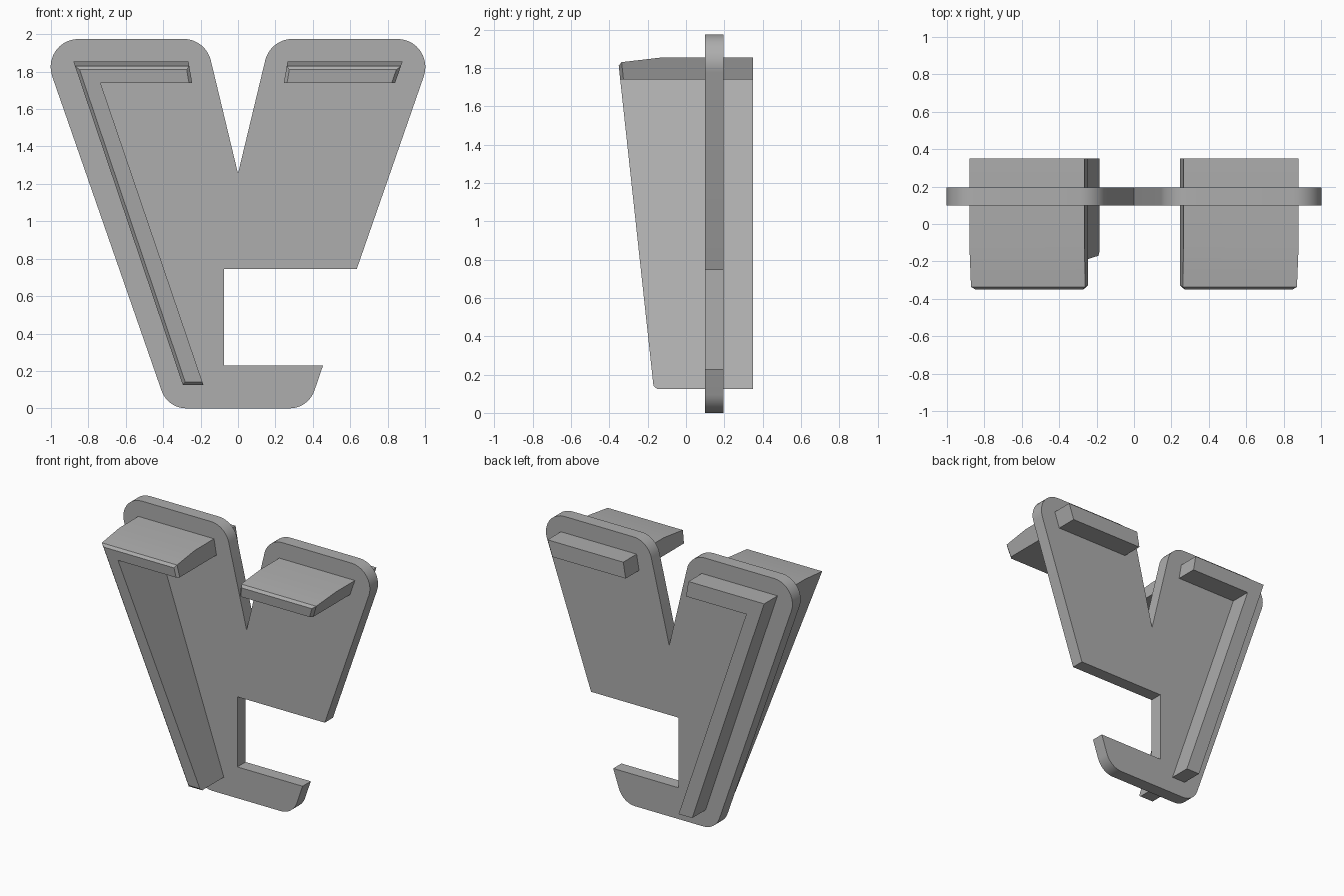
import bpy, bmesh, math
from mathutils import Vector

cube = bpy.data.objects.get("Cube")
if cube:
    bpy.data.objects.remove(cube)

GREY = (0.42, 0.42, 0.42, 1)
grey = bpy.data.materials.new("plain grey")
grey.use_nodes = True
grey.diffuse_color = GREY
grey.node_tree.nodes["Principled BSDF"].inputs["Base Color"].default_value = GREY


def rounded(corners, steps=10):
    """Turn (x, z, radius) corners into an outline with arcs."""
    out = []
    for i, (x, z, r) in enumerate(corners):
        p = Vector((x, z))
        if not r:
            out.append(p)
            continue
        a = (Vector(corners[i - 1][:2]) - p).normalized()
        b = (Vector(corners[(i + 1) % len(corners)][:2]) - p).normalized()
        half = a.angle(b) / 2
        centre = p + (a + b).normalized() * (r / math.sin(half))
        start = p + a * (r / math.tan(half)) - centre
        end = p + b * (r / math.tan(half)) - centre
        total = start.angle(end)
        for k in range(steps + 1):
            t = k / steps
            out.append(centre + (start * math.sin((1 - t) * total)
                                 + end * math.sin(t * total)) / math.sin(total))
    return out


def extrude_outline(points, y0, y1):
    """Solid made from an x-z outline, running from y0 to y1."""
    bm = bmesh.new()
    face = bm.faces.new([bm.verts.new((x, y0, z)) for x, z in points])
    made = bmesh.ops.extrude_face_region(bm, geom=[face])["geom"]
    verts = [v for v in made if isinstance(v, bmesh.types.BMVert)]
    bmesh.ops.translate(bm, verts=verts, vec=(0, y1 - y0, 0))
    bmesh.ops.recalc_face_normals(bm, faces=bm.faces)
    return bm


def slice_off(bm, point, normal):
    """Cut away everything beyond a plane and return the cap face."""
    cut = bmesh.ops.bisect_plane(bm, geom=bm.verts[:] + bm.edges[:] + bm.faces[:],
                                 plane_co=point, plane_no=normal,
                                 clear_outer=True)["geom_cut"]
    edges = [e for e in cut if isinstance(e, bmesh.types.BMEdge) and e.is_boundary]
    cap = bmesh.ops.edgeloop_fill(bm, edges=edges)["faces"][0]
    bmesh.ops.recalc_face_normals(bm, faces=bm.faces)
    return cap


def finish(bm, name):
    mesh = bpy.data.meshes.new(name)
    bm.to_mesh(mesh)
    bm.free()
    mesh.materials.append(grey)
    obj = bpy.data.objects.new(name, mesh)
    bpy.context.collection.objects.link(obj)
    bpy.ops.object.select_all(action="DESELECT")
    obj.select_set(True)
    bpy.context.view_layer.objects.active = obj
    bpy.ops.object.shade_smooth_by_angle(angle=math.radians(25))


def ledge(name, points):
    """Bar through the plate with a sloped top, leaning front and chamfered rim."""
    bm = extrude_outline(points, -0.5, 0.35)
    slice_off(bm, (0, -0.12, 1.855), (0, -0.025, 0.215))
    front = slice_off(bm, (0, -0.168, 0.125), (0, -1.695, -0.184))
    rim = []
    for e in front.edges:
        side = next(f for f in e.link_faces if f is not front)
        z = (e.verts[0].co.z + e.verts[1].co.z) / 2
        # The underside and the inner leg edge stay sharp
        if side.normal.x < -0.5 or z > 1.75 or z < 0.2:
            rim.append(e)
    bmesh.ops.bevel(bm, geom=rim, offset=0.017, segments=1,
                    affect="EDGES", clamp_overlap=True)
    finish(bm, name)


# Flat plate with two upper arms, a side opening and a foot
plate = rounded([
    (0, 1.255, 0), (0.173, 1.975, 0.15), (1.063, 1.975, 0.15),
    (0.635, 0.745, 0), (-0.075, 0.745, 0), (-0.075, 0.23, 0),
    (0.455, 0.23, 0), (0.376, 0, 0.14), (-0.376, 0, 0.14),
    (-1.063, 1.975, 0.15), (-0.173, 1.975, 0.15)])
finish(extrude_outline(plate, 0.1, 0.195), "plate")

# Long ledge with a slanting leg, and short ledge on the other arm
ledge("right_ledge_and_leg", [
    (-0.88, 1.855), (-0.265, 1.855), (-0.245, 1.74),
    (-0.735, 1.74), (-0.185, 0.125), (-0.295, 0.125)])
ledge("left_ledge", [
    (0.265, 1.855), (0.88, 1.855), (0.84, 1.74), (0.245, 1.74)])
